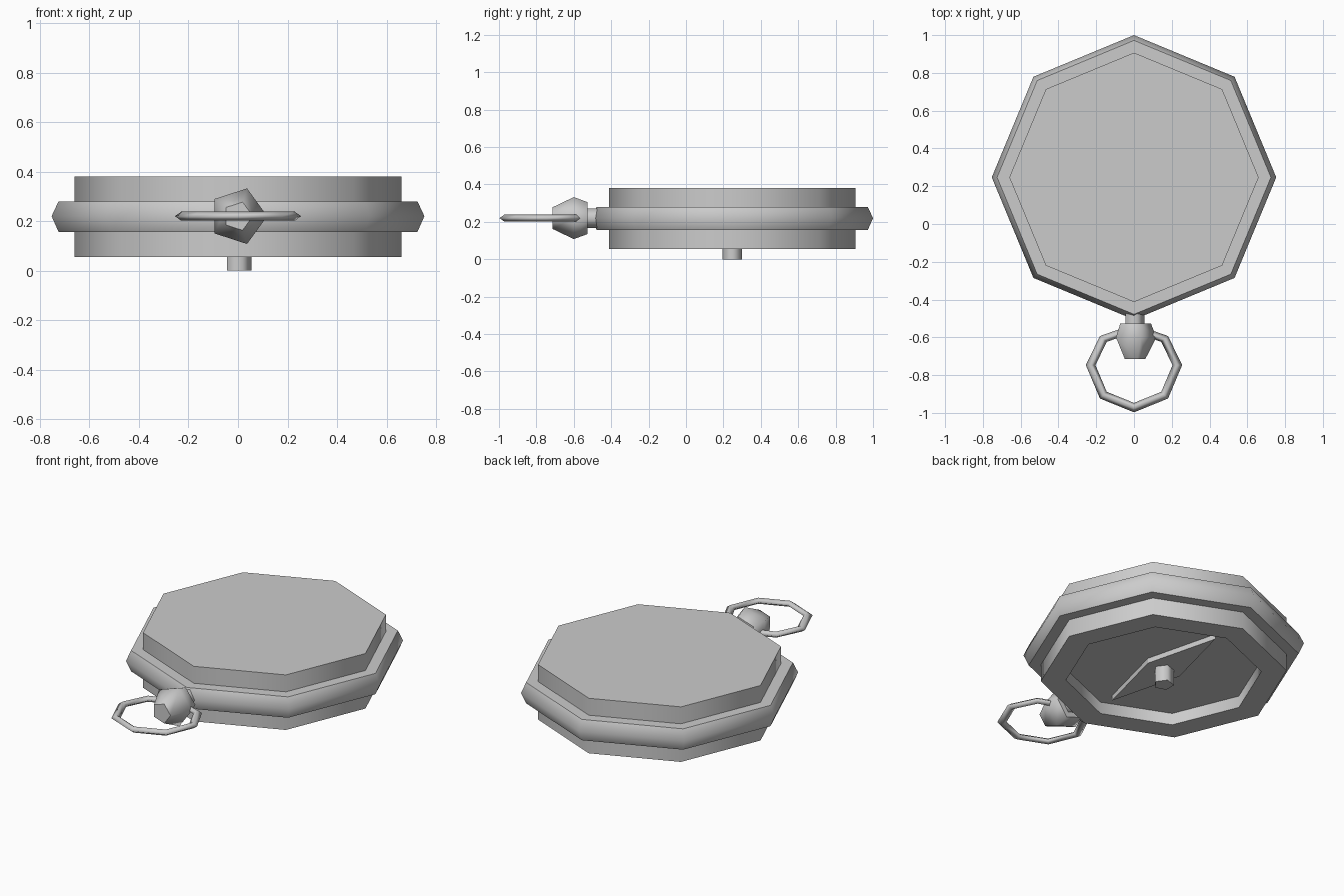
import bpy, bmesh, math
from mathutils import Vector

if "Cube" in bpy.data.objects:
    bpy.data.objects.remove(bpy.data.objects["Cube"])

CY = 0.247   # case centre in y
MZ = 0.22    # mid height of band, crown and ring


def finish(name, bm):
    bmesh.ops.recalc_face_normals(bm, faces=bm.faces[:])
    me = bpy.data.meshes.new(name)
    bm.to_mesh(me)
    bm.free()
    ob = bpy.data.objects.new(name, me)
    bpy.context.collection.objects.link(ob)
    return ob


def lathe(name, profile, sides, place):
    """Capped lathe of (radius, height) points; smooth round the axis, creased at sharp profile corners."""
    bm = bmesh.new()
    rings = []
    for r, h in profile:
        rings.append([bm.verts.new(place(r * math.cos(2 * math.pi * i / sides),
                                         r * math.sin(2 * math.pi * i / sides), h))
                      for i in range(sides)])
    for a, b in zip(rings, rings[1:]):
        for i in range(sides):
            j = (i + 1) % sides
            bm.faces.new((a[i], a[j], b[j], b[i]))
    bm.faces.new(rings[0])
    bm.faces.new(rings[-1])
    bmesh.ops.recalc_face_normals(bm, faces=bm.faces[:])
    for f in bm.faces:
        f.smooth = True
    for ring in rings:
        for i in range(sides):
            e = bm.edges.get((ring[i], ring[(i + 1) % sides]))
            e.smooth = e.calc_face_angle(0) < math.radians(58)
    return finish(name, bm)


def upright(x, y, h):
    return (x, y + CY, h)


def lying(x, z, h):
    return (x, h, z + MZ)


# Octagonal case with recessed underside and bulging band
lathe("case", [(0.525, 0.125), (0.525, 0.055), (0.66, 0.055), (0.66, 0.157),
               (0.725, 0.157), (0.753, MZ), (0.725, 0.28), (0.66, 0.28),
               (0.66, 0.38)], 8, upright)

# Pin in the middle of the recess
lathe("pin", [(0.055, 0.0), (0.055, 0.125)], 5, upright)

# Neck and crown
lathe("neck", [(0.055, -0.60), (0.055, -0.45)], 5, lying)
lathe("crown", [(0.06, -0.715), (0.118, -0.60), (0.09, -0.527)], 5, lying)

# Diamond-shaped needle
bm = bmesh.new()
face = bm.faces.new([bm.verts.new((x, y + CY, 0.093)) for x, y in
                     ((0.11, 0), (0, 0.43), (-0.11, 0), (0, -0.43))])
ext = bmesh.ops.extrude_face_region(bm, geom=[face])
bmesh.ops.translate(bm, vec=Vector((0, 0, 0.03)),
                    verts=[v for v in ext["geom"] if isinstance(v, bmesh.types.BMVert)])
finish("needle", bm)

# Eight-sided hanging ring with a diamond cross-section, slightly squashed at the crown
bm = bmesh.new()
section = ((0.25, 0), (0.225, 0.018), (0.2, 0), (0.225, -0.018))
loops = []
for i in range(8):
    a = i * math.pi / 4
    squash = 0.87 if math.sin(a) > 0.01 else 1.0
    loops.append([bm.verts.new((r * math.cos(a) * 1.02, -0.747 + r * math.sin(a) * squash, MZ + z))
                  for r, z in section])
for i in range(8):
    a, b = loops[i], loops[(i + 1) % 8]
    for k in range(4):
        m = (k + 1) % 4
        bm.faces.new((a[k], a[m], b[m], b[k])).smooth = True
for e in bm.edges:
    e.smooth = e.calc_face_angle(0) < math.radians(60)
finish("hanging_ring", bm)
